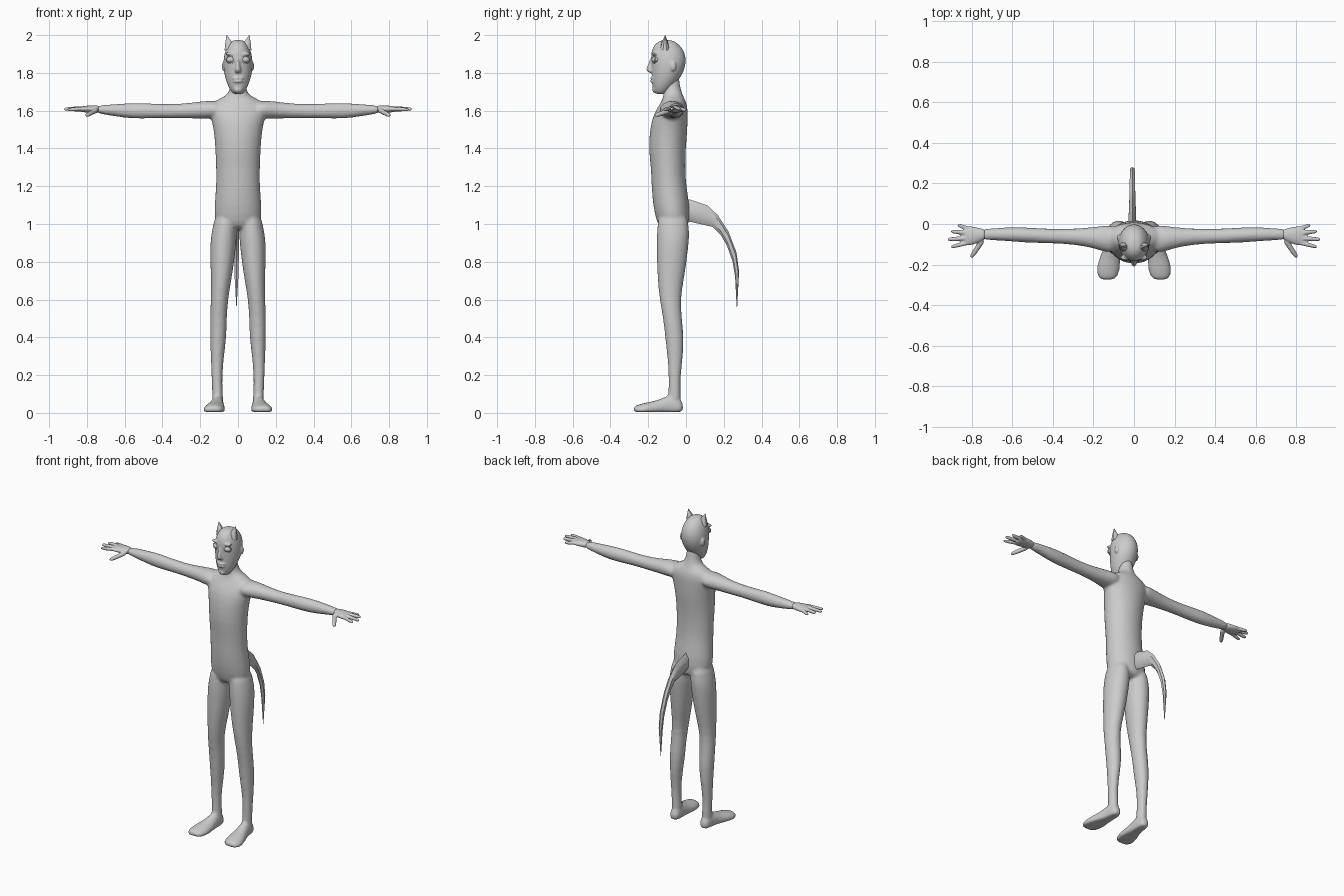
import bpy, bmesh, math
from mathutils import Vector, Matrix

grey = bpy.data.materials.new("skin grey")
grey.diffuse_color = (0.6, 0.6, 0.6, 1)


def loft(bm, rings, n=14, floor=False):
    """Closed tube through rings of (centre, half axis a, half axis b)."""
    loops = []
    for c, a, b in rings:
        loop = []
        for i in range(n):
            t = 2 * math.pi * (i + 0.5) / n
            p = Vector(c) + Vector(a) * math.cos(t) + Vector(b) * math.sin(t)
            if floor:
                p.z = max(p.z, 0.004)
            loop.append(bm.verts.new(p))
        loops.append(loop)
    faces = [bm.faces.new((p[i], p[(i + 1) % n], q[(i + 1) % n], q[i]))
             for p, q in zip(loops, loops[1:]) for i in range(n)]
    faces += [bm.faces.new(loops[0][::-1]), bm.faces.new(loops[-1])]
    bmesh.ops.recalc_face_normals(bm, faces=faces)


def upright(x0, x1, y0, y1, z):
    """Horizontal ring given by its extents."""
    return ((x0 + x1) / 2, (y0 + y1) / 2, z), ((x1 - x0) / 2, 0, 0), (0, (y1 - y0) / 2, 0)


def ball(bm, c, r):
    bmesh.ops.create_uvsphere(bm, u_segments=20, v_segments=12, radius=1,
                              matrix=Matrix.Translation(c) @ Matrix.Diagonal((*r, 1)))


def finish(bm, name, subsurf=0, voxel=0, smooth=0, angle=None):
    me = bpy.data.meshes.new(name)
    for f in bm.faces:
        f.smooth = True
    bm.to_mesh(me)
    bm.free()
    me.materials.append(grey)
    ob = bpy.data.objects.new(name, me)
    bpy.context.collection.objects.link(ob)
    if subsurf:
        ob.modifiers.new("round", 'SUBSURF').levels = subsurf
        ob.modifiers["round"].render_levels = subsurf
    if voxel:
        m = ob.modifiers.new("fuse", 'REMESH')
        m.mode, m.voxel_size, m.use_smooth_shade = 'VOXEL', voxel, True
    if smooth:
        m = ob.modifiers.new("blend", 'SMOOTH')
        m.factor, m.iterations = 0.5, smooth
    if angle:
        bpy.ops.object.select_all(action='DESELECT')
        ob.select_set(True)
        bpy.context.view_layer.objects.active = ob
        bpy.ops.object.shade_smooth_by_angle(angle=math.radians(angle))
    return ob


# Body: torso and neck, legs, feet and arms fused into one skin
bm = bmesh.new()
torso = [(.97, -.13, 0, .06), (1.0, -.155, .02, .13), (1.1, -.177, .022, .127),
         (1.2, -.184, .002, .117), (1.3, -.187, -.003, .118), (1.4, -.2, 0, .122),
         (1.5, -.193, .01, .13), (1.57, -.178, .01, .148), (1.62, -.15, .01, .155),
         (1.65, -.13, 0, .13), (1.67, -.122, -.01, .085), (1.69, -.12, -.02, .048),
         (1.75, -.118, -.035, .038), (1.82, -.11, -.04, .034)]
loft(bm, [upright(-r, r, y0, y1, z) for z, y0, y1, r in torso], 18)
leg = [(1.08, -.15, .01, .01, .118), (.95, -.157, .022, .004, .143), (.9, -.157, .017, .007, .149),
       (.8, -.157, .006, .018, .148), (.7, -.152, -.01, .034, .145), (.6, -.142, -.028, .052, .145),
       (.5, -.122, -.02, .058, .149), (.4, -.112, -.01, .06, .149), (.3, -.1, -.014, .073, .145),
       (.2, -.092, -.028, .083, .142), (.1, -.094, -.028, .08, .136), (.04, -.1, -.022, .075, .14)]
foot = [(-.014, .088, .128, .005, .05), (-.035, .073, .14, -.02, .085), (-.09, .075, .143, -.02, .1),
        (-.14, .07, .16, -.02, .07), (-.2, .065, .185, -.02, .058),
        (-.25, .072, .187, -.02, .046), (-.28, .095, .168, 0, .035)]
arm = [(.08, -.15, 0, 1.56, 1.65), (.15, -.14, -.005, 1.555, 1.655), (.2, -.12, -.015, 1.557, 1.65),
       (.3, -.102, -.022, 1.558, 1.637), (.4, -.097, -.024, 1.56, 1.636), (.52, -.094, -.016, 1.555, 1.643),
       (.6, -.088, -.014, 1.56, 1.64), (.7, -.08, -.02, 1.577, 1.632), (.76, -.082, -.022, 1.588, 1.626)]
for s in (1, -1):
    loft(bm, [upright(min(s * a, s * b), max(s * a, s * b), y0, y1, z) for z, y0, y1, a, b in leg])
    loft(bm, [((s * (a + b) / 2, y, (z0 + z1) / 2), ((b - a) / 2, 0, 0), (0, 0, (z1 - z0) / 2))
              for y, a, b, z0, z1 in foot], 16, True)
    loft(bm, [((s * x, (y0 + y1) / 2, (z0 + z1) / 2), (0, (y1 - y0) / 2, 0), (0, 0, (z1 - z0) / 2))
              for x, y0, y1, z0, z1 in arm])
finish(bm, "body", 1, .009, 6)

# Hands: palm, four fingers and a thumb
palm = [(.73, .026, .021), (.76, .034, .021), (.79, .046, .02), (.825, .05, .016), (.845, .043, .011)]
fingers = [((.8, -.03, 1.61), (.872, -.004, 1.603), .0105), ((.82, -.045, 1.612), (.905, -.036, 1.61), .011),
           ((.82, -.07, 1.612), (.922, -.076, 1.608), .011), ((.81, -.09, 1.61), (.905, -.114, 1.605), .0105),
           ((.745, -.075, 1.605), (.805, -.166, 1.573), .013)]
for s, side in ((1, "left"), (-1, "right")):
    bm = bmesh.new()
    loft(bm, [((s * x, -.052 - (x - .73) * .08, 1.608), (0, w, 0), (0, 0, h)) for x, w, h in palm])
    for p, q, r in fingers:
        p, q = Vector((s * p[0], *p[1:])), Vector((s * q[0], *q[1:]))
        d = (q - p).normalized()
        a = d.cross(Vector((0, 0, 1))).normalized()
        b = d.cross(a)
        loft(bm, [(p.lerp(q, t), a * r * k, b * r * k)
                  for t, k in ((0, 1.2), (.35, 1.05), (.6, 1.05), (.9, .9), (1, .5))], 10)
    finish(bm, side + "_hand", 1, .0045, 2)

# Head with nose, lips, brows and round side ears
bm = bmesh.new()
skull = [(1.975, -.125, -.08, .022), (1.962, -.155, -.05, .043), (1.935, -.178, -.02, .061),
         (1.9, -.187, -.003, .074), (1.86, -.186, .002, .079), (1.82, -.184, -.006, .078),
         (1.78, -.183, -.025, .071), (1.74, -.18, -.055, .058), (1.71, -.174, -.085, .043),
         (1.685, -.163, -.11, .024)]
loft(bm, [upright(-r, r, y0, y1, z) for z, y0, y1, r in skull], 18)
nose = [(1.89, -.185, .008), (1.86, -.195, .01), (1.83, -.211, .014), (1.812, -.214, .02), (1.798, -.195, .018)]
loft(bm, [upright(-r, r, y, -.15, z) for z, y, r in nose], 10)
for z, w in ((1.772, .034), (1.755, .03)):
    ball(bm, (0, -.172, z), (w, .018, .008))
ball(bm, (0, -.165, 1.712), (.024, .014, .018))
for s in (1, -1):
    ball(bm, (s * .038, -.165, 1.901), (.03, .016, .009))
    ball(bm, (s * .076, -.068, 1.835), (.009, .016, .026))
finish(bm, "head", 1, .0055, 2)

# Eyeballs with raised rims
for s, side in ((1, "left"), (-1, "right")):
    bm = bmesh.new()
    ball(bm, (s * .037, -.16, 1.87), (.026, .022, .018))
    finish(bm, side + "_eye")
    bpy.ops.mesh.primitive_torus_add(major_radius=.026, minor_radius=.0035, major_segments=28, minor_segments=8,
                                     location=(s * .037, -.171, 1.87), rotation=(math.pi / 2, 0, s * .35))
    rim = bpy.context.object
    rim.name = side + "_eye_rim"
    rim.scale = (1, .72, 1)
    rim.data.materials.append(grey)
    bpy.ops.object.shade_smooth()

    # Pointed ear on top of the head
    bm = bmesh.new()
    loft(bm, [((s * x, y, z), (w, 0, -s * w * .5), (0, d, 0)) for x, y, z, w, d in
              ((.047, -.112, 1.93, .026, .026), (.052, -.112, 1.96, .018, .017), (.06, -.11, 2.0, .001, .001))], 8)
    finish(bm, side + "_pointed_ear", angle=40)

# Tail: flat tapering blade curving down behind
bm = bmesh.new()
tail = [((-.03, 1.13), (-.03, 1.02), .022), ((.02, 1.13), (.03, 1.01), .022), ((.115, 1.098), (.14, .985), .017),
        ((.17, 1.045), (.185, .94), .016), ((.225, .96), (.217, .885), .015),
        ((.267, .85), (.247, .8), .014), ((.281, .75), (.26, .72), .012), ((.271, .56), (.268, .56), .001)]
loft(bm, [((-.008, (p[0] + q[0]) / 2, (p[1] + q[1]) / 2), (w, 0, 0),
           (0, (p[0] - q[0]) / 2, (p[1] - q[1]) / 2)) for p, q, w in tail], 6)
finish(bm, "tail", angle=35)
